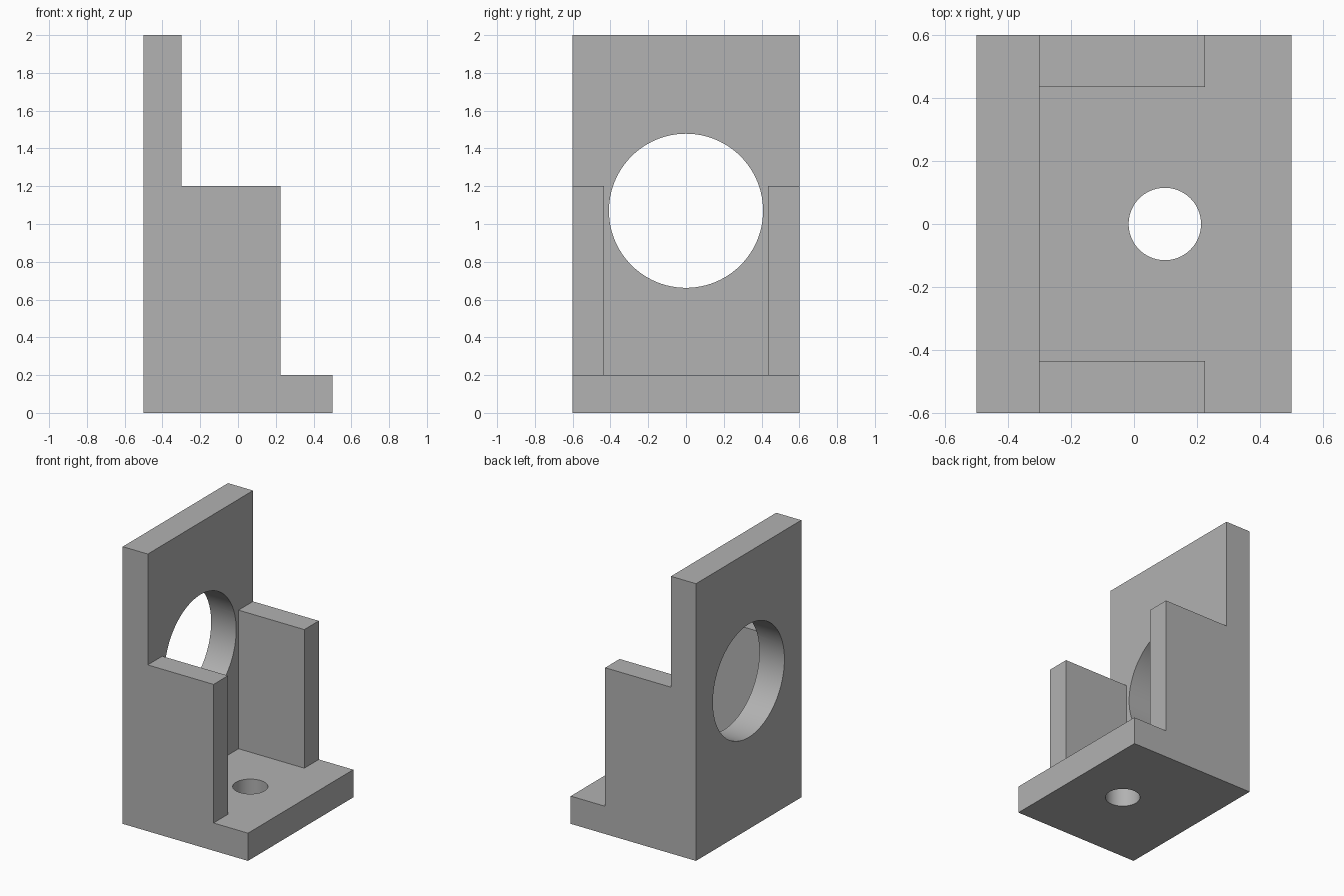
import bpy, bmesh, math
from mathutils import Matrix

if "Cube" in bpy.data.objects:
    bpy.data.objects.remove(bpy.data.objects["Cube"])

grey = bpy.data.materials.new("plain_grey")
grey.diffuse_color = (0.445, 0.445, 0.445, 1)
grey.use_nodes = True
grey.node_tree.nodes["Principled BSDF"].inputs["Base Color"].default_value = grey.diffuse_color


def make_object(name, bm):
    bmesh.ops.recalc_face_normals(bm, faces=bm.faces[:])
    mesh = bpy.data.meshes.new(name)
    bm.to_mesh(mesh)
    bm.free()
    mesh.materials.append(grey)
    obj = bpy.data.objects.new(name, mesh)
    bpy.context.collection.objects.link(obj)
    return obj


def extruded_profile(name, points, half_width):
    """Closed x-z profile extruded symmetrically along y."""
    bm = bmesh.new()
    face = bm.faces.new([bm.verts.new((x, -half_width, z)) for x, z in points])
    grown = bmesh.ops.extrude_face_region(bm, geom=[face])["geom"]
    verts = [v for v in grown if isinstance(v, bmesh.types.BMVert)]
    bmesh.ops.translate(bm, verts=verts, vec=(0, 2 * half_width, 0))
    return make_object(name, bm)


def cylinder(name, centre, radius, depth, turn=0.0):
    bm = bmesh.new()
    bmesh.ops.create_cone(
        bm, cap_ends=True, segments=96, radius1=radius, radius2=radius, depth=depth,
        matrix=Matrix.Translation(centre) @ Matrix.Rotation(turn, 4, "Y"))
    return make_object(name, bm)


def cut(target, cutter):
    mod = target.modifiers.new(cutter.name, "BOOLEAN")
    mod.operation = "DIFFERENCE"
    mod.solver = "EXACT"
    mod.object = cutter
    bpy.context.view_layer.objects.active = target
    bpy.ops.object.modifier_apply(modifier=mod.name)
    bpy.data.objects.remove(cutter)


# Bracket: tall back plate, side walls and base in one stepped profile
bracket = extruded_profile("bracket", [
    (-0.5, 0), (0.5, 0), (0.5, 0.2), (0.225, 0.2),
    (0.225, 1.2), (-0.3, 1.2), (-0.3, 2), (-0.5, 2)], 0.6)

# Channel between the two side walls
cut(bracket, extruded_profile("channel_cutter", [
    (-0.3, 0.2), (0.4, 0.2), (0.4, 1.4), (-0.3, 1.4)], 0.435))

# Large bore through the back plate, small bolt hole through the base
cut(bracket, cylinder("bore_cutter", (-0.4, 0, 1.07), 0.408, 0.4, math.pi / 2))
cut(bracket, cylinder("bolt_hole_cutter", (0.098, 0, 0.1), 0.115, 0.4))

# Smooth bores, sharp corners
bpy.ops.object.select_all(action="DESELECT")
bracket.select_set(True)
bpy.context.view_layer.objects.active = bracket
bpy.ops.object.shade_smooth_by_angle(angle=math.radians(30))
